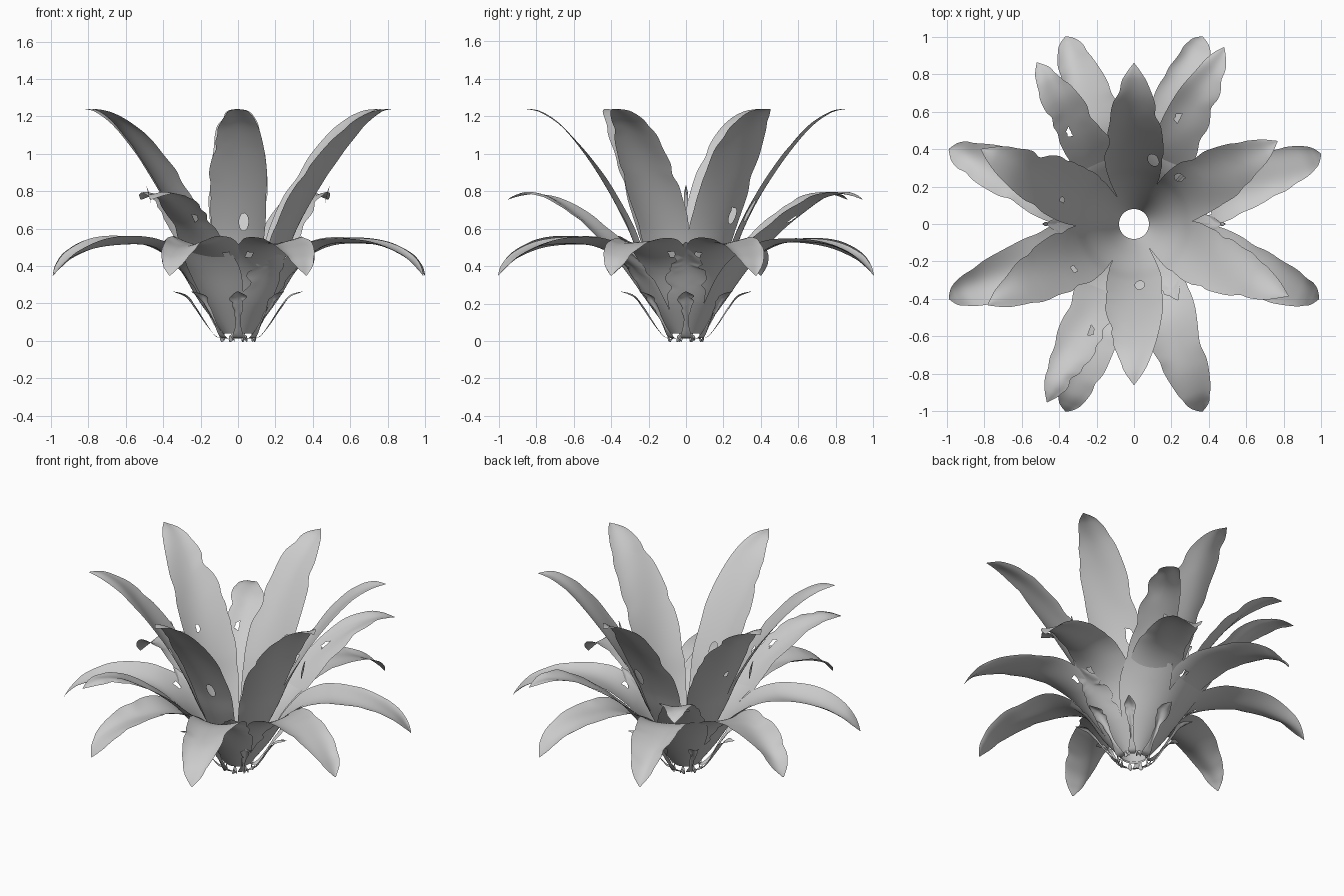
import bpy, bmesh, math, random
from mathutils import Vector

cube = bpy.data.objects.get("Cube")
if cube:
    bpy.data.objects.remove(cube, do_unlink=True)

mat = bpy.data.materials.new("leaf grey")
mat.use_nodes = True
GREY = (0.6, 0.6, 0.6, 1)
mat.diffuse_color = GREY
mat.node_tree.nodes["Principled BSDF"].inputs["Base Color"].default_value = GREY

ROWS, COLS = 80, 26


def spline(pts, u):
    """Catmull-Rom point on a profile of (radius, height, half width)."""
    t = u * (len(pts) - 1)
    i = min(int(t), len(pts) - 2)
    f = t - i
    p = [Vector(pts[max(0, min(len(pts) - 1, i + k))]) for k in (-1, 0, 1, 2)]
    return 0.5 * (2 * p[1] + (p[2] - p[0]) * f
                  + (2 * p[0] - 5 * p[1] + 4 * p[2] - p[3]) * f * f
                  + (3 * p[1] - p[0] - 3 * p[2] + p[3]) * f ** 3)


def leaf(name, profile, degrees, seed, curl=0.0, ragged=0.1, holes=(), stretch=1.0):
    """Thin leaf swept along a radial profile, wrapped round the z axis."""
    rnd = random.Random(seed)
    waves = [(rnd.uniform(9, 32), rnd.uniform(0, 6), rnd.choice((-1, 1))) for _ in range(6)]
    bm = bmesh.new()
    grid = []
    for i in range(ROWS + 1):
        for j in range(COLS + 1):
            u, s = i / ROWS, 2 * j / COLS - 1
            inside = False
            # Round off torn holes by snapping nearby points to the rim
            for hu, hs, size in holes:
                du, ds = (u - hu) / size, (s - hs) / (size * 5)
                d = math.hypot(du, ds)
                if d < 0.8:
                    inside = True
                elif d < 1.4:
                    u, s = hu + du / d * size, hs + ds / d * size * 5
            r, z, w = spline(profile, u)
            # Wavy, torn edges, calm at the root and the tip
            calm = max(0, math.sin(math.pi * min(1, max(0, (u - 0.25) / 0.75))))
            edge = sum(max(0, math.sin(f * u + p)) ** 3 for f, p, side in waves if side * s > 0)
            w = max(w, 0.002) * (1 - ragged * calm * edge)
            a = math.radians(degrees) + s * w / r
            r *= 1 + (stretch - 1) * u
            z += curl * (s * s - 0.4) * calm + 0.008 * calm * math.sin(7 * u + 3 * s + seed)
            v = bm.verts.new((r * math.cos(a), r * math.sin(a), z))
            grid.append((v, inside))
    for i in range(ROWS):
        for j in range(COLS):
            k = i * (COLS + 1) + j
            quad = [grid[q] for q in (k, k + COLS + 1, k + COLS + 2, k + 1)]
            if not any(hidden for _, hidden in quad):
                bm.faces.new([v for v, _ in quad])
    bmesh.ops.delete(bm, geom=[v for v in bm.verts if not v.link_faces], context='VERTS')
    bmesh.ops.remove_doubles(bm, verts=bm.verts, dist=0.0004)
    for f in bm.faces:
        f.smooth = True
    me = bpy.data.meshes.new(name)
    bm.to_mesh(me)
    bm.free()
    me.materials.append(mat)
    ob = bpy.data.objects.new(name, me)
    bpy.context.collection.objects.link(ob)


# Profiles: radius, height, half width
inner = [(.08, .05, .05), (.16, .25, .09), (.25, .45, .13), (.31, .6, .151), (.39, .76, .163),
         (.48, .91, .157), (.58, 1.05, .137), (.68, 1.16, .105), (.78, 1.225, .06), (.86, 1.24, .002)]
middle = [(.08, .04, .05), (.2, .2, .12), (.32, .37, .16), (.43, .5, .145), (.55, .61, .125),
          (.68, .7, .12), (.8, .765, .105), (.92, .79, .078), (1.0, .78, .045), (1.06, .755, .002)]
lower = [(.08, .04, .034), (.19, .2, .08), (.29, .36, .122), (.4, .465, .16), (.53, .525, .16),
         (.68, .535, .14), (.83, .515, .12), (.96, .46, .088), (1.03, .4, .055), (1.067, .35, .004)]

# Tall inner leaves, sharing a funnel at the root: angle, stretch, torn holes
inner_leaves = [(30, 1.03, [(.38, .6, .03)]), (90, 1, [(.4, -.68, .04)]),
                (154, 1.06, [(.45, .3, .015)]), (209, 1.04, [(.45, .35, .015)]),
                (270, 1, [(.36, .2, .033)]), (335, 1.06, [])]
for n, (deg, stretch, holes) in enumerate(inner_leaves):
    leaf("inner_leaf_%d" % (n + 1), inner, deg, n + 11, ragged=.08, holes=holes, stretch=stretch)

# Middle leaves, only those that survive
for n, deg in enumerate((63, 121, 244)):
    leaf("middle_leaf_%d" % (n + 1), middle, deg, n + 31, ragged=.12,
         holes=[(.5, .4, .02)], stretch=.95 if deg == 121 else 1)

# Broken middle leaf stubs
for n, deg in enumerate((0, 180, 300)):
    leaf("broken_leaf_%d" % (n + 1), [(.08, .04, .05), (.2, .2, .1), (.3, .36, .11),
         (.38, .45, .07), (.47, .53, .003)], deg, n + 41, ragged=.2)

# Arching channelled lower leaves, sharing the outer cup
for n, deg in enumerate((20.5, 70, 110, 158, 202, 250, 290, 338)):
    side = 1 if n % 2 else -1
    leaf("lower_leaf_%d" % (n + 1), lower, deg, n + 53, curl=.035,
         ragged=.06, holes=[(.33, side * .5, .02)])

# Loose dry strips hugging the base of the cup
for n in range(8):
    wide = .022 if n % 2 else .03
    leaf("dry_strip_%d" % (n + 1), [(.085, .014, wide * .6), (.12, .025, wide), (.17, .09, wide * .5),
         (.23, .18, wide), (.28, .24, wide * 1.6), (.35, .265, .003)], 45 * n, n + 71, ragged=.2)

# Small curled scales around the open bottom
for n in range(8):
    leaf("base_scale_%d" % (n + 1), [(.082, .04, .005), (.082, .015, .012), (.09, .002, .015),
         (.1, .012, .012), (.105, .03, .004)], 45 * n + 22, n + 91, ragged=0)

# Detached slivers by the side leaves
for n, deg in enumerate((0, 180)):
    leaf("sliver_%d" % (n + 1), [(.46, .7, .003), (.47, .76, .012), (.49, .83, .002)],
         deg, n + 99, ragged=0)
